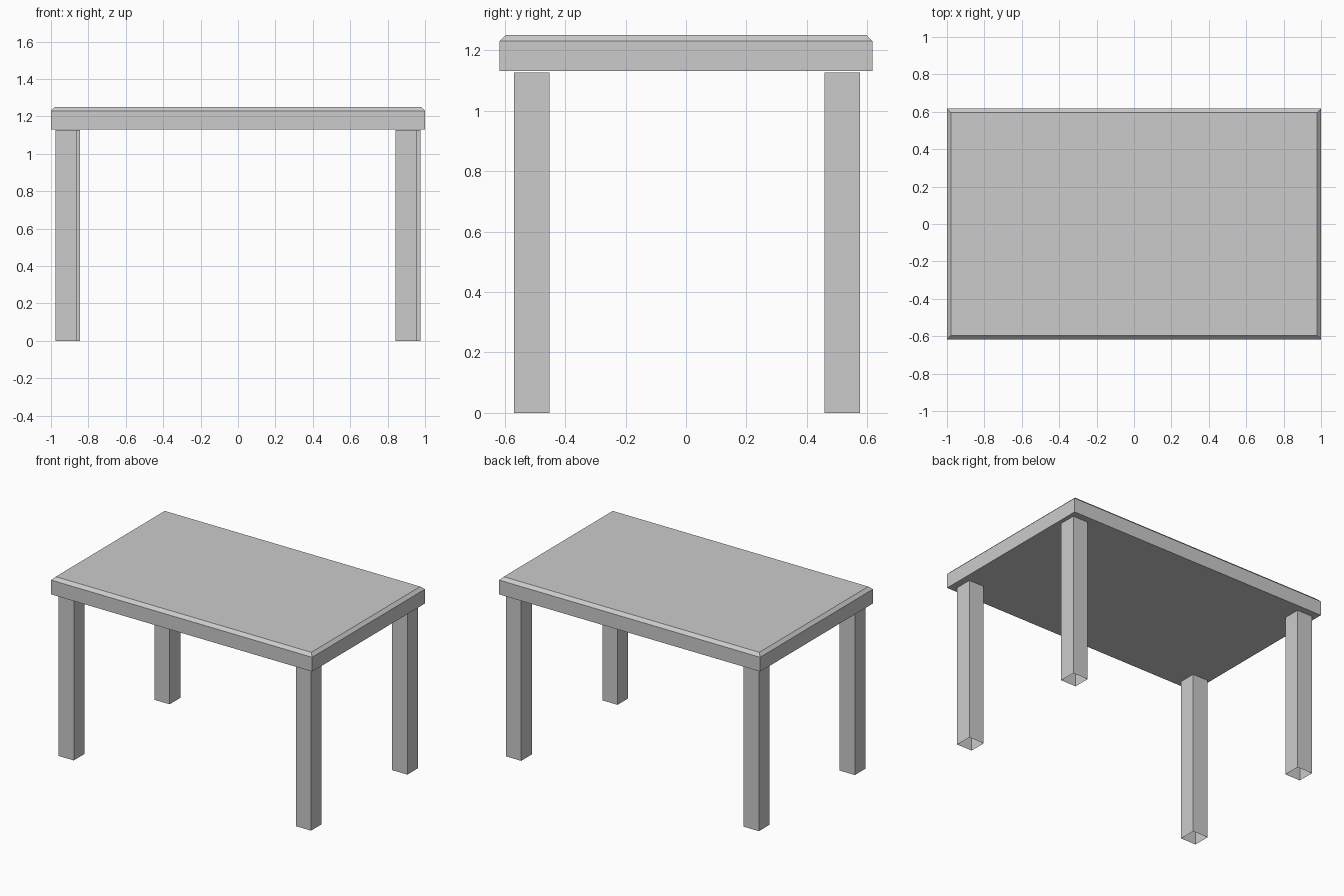
import bpy, bmesh
from mathutils import Vector

if "Cube" in bpy.data.objects:
    bpy.data.objects.remove(bpy.data.objects["Cube"])


def box(name, lo, hi, edit=None):
    """Axis-aligned box between two corners, with an optional bmesh edit."""
    lo, hi = Vector(lo), Vector(hi)
    bm = bmesh.new()
    bmesh.ops.create_cube(bm, size=1)
    bmesh.ops.scale(bm, vec=hi - lo, verts=bm.verts)
    bmesh.ops.translate(bm, vec=(lo + hi) / 2, verts=bm.verts)
    bm.normal_update()
    if edit:
        edit(bm)
    mesh = bpy.data.meshes.new(name)
    bm.to_mesh(mesh)
    bm.free()
    obj = bpy.data.objects.new(name, mesh)
    bpy.context.collection.objects.link(obj)
    return obj


def chamfer_top(bm):
    top = max(bm.faces, key=lambda f: f.normal.z)
    bmesh.ops.bevel(bm, geom=list(top.edges), offset=0.021, segments=1,
                    affect='EDGES', profile=0.5)


def open_ends(bm):
    ends = [f for f in bm.faces if abs(f.normal.z) > 0.5]
    bmesh.ops.delete(bm, geom=ends, context='FACES_ONLY')


# Table top: thick slab with a chamfered upper rim
box("table_top", (-1, -0.617, 1.131), (1, 0.617, 1.251), chamfer_top)

# Legs: hollow square tubes, slightly uneven in placement
LEG_W, LEG_H = 0.117, 1.127
leg_corners = {
    "front_left_leg": (-0.977, -0.569),
    "front_right_leg": (0.841, -0.569),
    "back_left_leg": (-0.962, 0.459),
    "back_right_leg": (0.859, 0.459),
}
for name, (x, y) in leg_corners.items():
    box(name, (x, y, 0), (x + LEG_W, y + LEG_W, LEG_H), open_ends)
